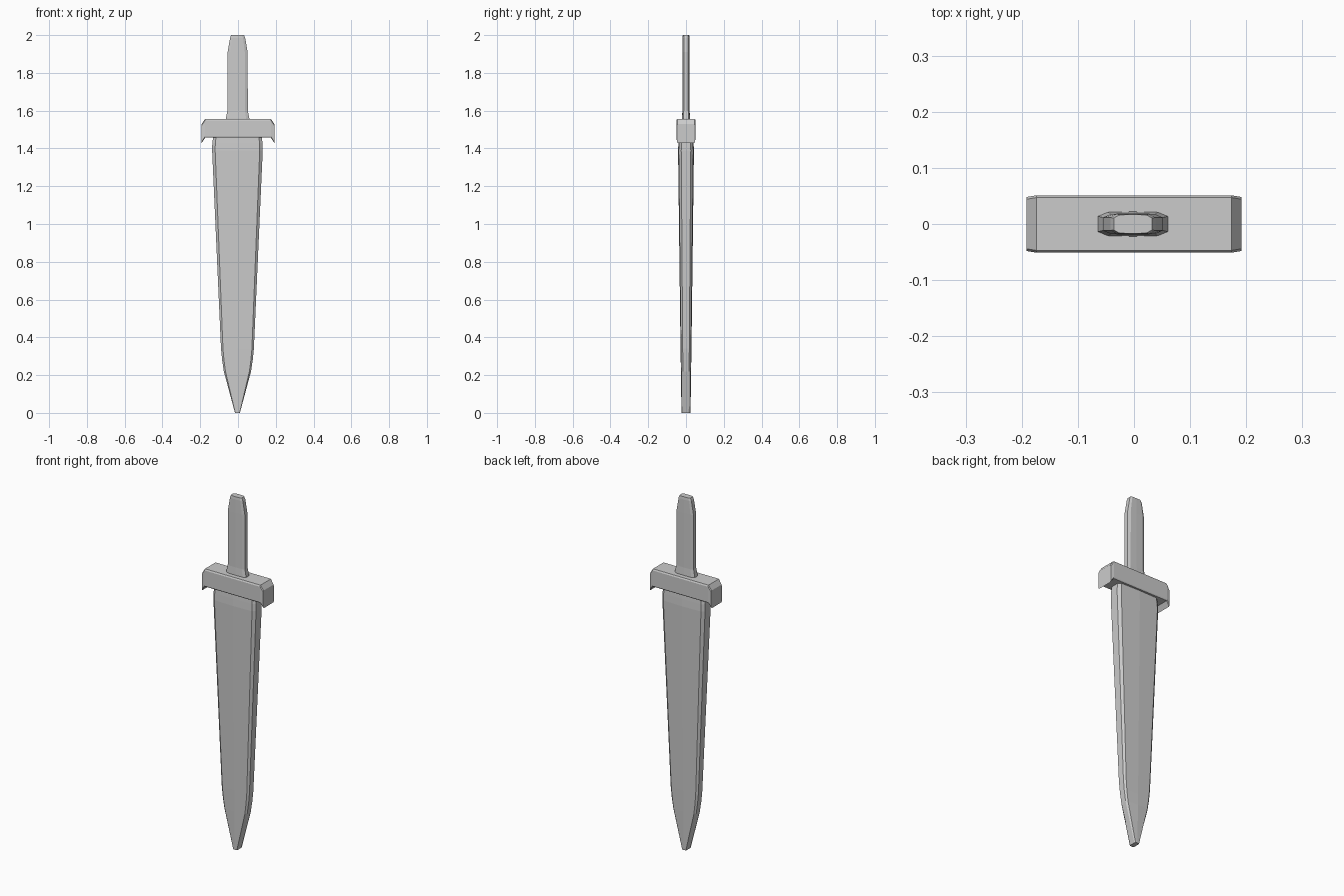
import bpy, bmesh

if "Cube" in bpy.data.objects:
    bpy.data.objects.remove(bpy.data.objects["Cube"])


def loft(name, rings):
    """Skin a closed, flat-shaded solid through rings of equal point count."""
    bm = bmesh.new()
    loops = [[bm.verts.new(p) for p in ring] for ring in rings]
    n = len(loops[0])
    for a, b in zip(loops, loops[1:]):
        for i in range(n):
            j = (i + 1) % n
            bm.faces.new((a[i], a[j], b[j], b[i]))
    bm.faces.new(loops[0])
    bm.faces.new(loops[-1])
    bmesh.ops.recalc_face_normals(bm, faces=bm.faces)
    mesh = bpy.data.meshes.new(name)
    bm.to_mesh(mesh)
    bm.free()
    obj = bpy.data.objects.new(name, mesh)
    bpy.context.collection.objects.link(obj)
    return obj


def section(z, a, b, shape, x0=0.0):
    """Bevelled flat section, half width a, half depth b; shape is one quadrant."""
    quad = [(a * u, b * v) for u, v in shape]          # centre -> edge
    right = quad + [(x, -y) for x, y in reversed(quad)]
    left = [(-x, y) for x, y in reversed(right[1:-1])]
    return [(x0 + x, y, z) for x, y in right + left]


# Blade: broad faces, bevelled thick edges, point at the bottom
blade_shape = [(0, 1), (0.88, 0.92), (1, 0.6)]
blade_steps = [(0.0, 0.013, 0.024), (0.22, 0.072, 0.027), (0.28, 0.081, 0.028),
               (0.34, 0.087, 0.029), (1.39, 0.134, 0.042), (1.43, 0.133, 0.040),
               (1.475, 0.126, 0.037)]
loft("blade", [section(z, a, b, blade_shape, -0.003) for z, a, b in blade_steps])

# Grip: slim bar with flared base and tapered top
grip_shape = [(0, 1), (0.72, 0.95), (1, 0.62)]
grip_steps = [(1.54, 0.063, 0.022), (1.56, 0.062, 0.022), (1.60, 0.054, 0.019),
              (1.91, 0.053, 0.019), (1.985, 0.040, 0.0185), (2.0, 0.034, 0.017)]
loft("grip", [section(z, a, b, grip_shape, -0.002) for z, a, b in grip_steps])


# Crossguard: chamfered bar with small downturned lips at both ends
def guard_ring(x, top, bottom, depth):
    half = [(depth - 0.004, top), (depth, top - 0.008), (depth, bottom + 0.006),
            (depth - 0.003, bottom)]
    return [(x, y, z) for y, z in half] + [(x, -y, z) for y, z in reversed(half)]


loft("crossguard", [guard_ring(-0.192, 1.53, 1.43, 0.048),
                    guard_ring(-0.174, 1.557, 1.457, 0.051),
                    guard_ring(0.174, 1.557, 1.457, 0.051),
                    guard_ring(0.192, 1.53, 1.43, 0.048)])
